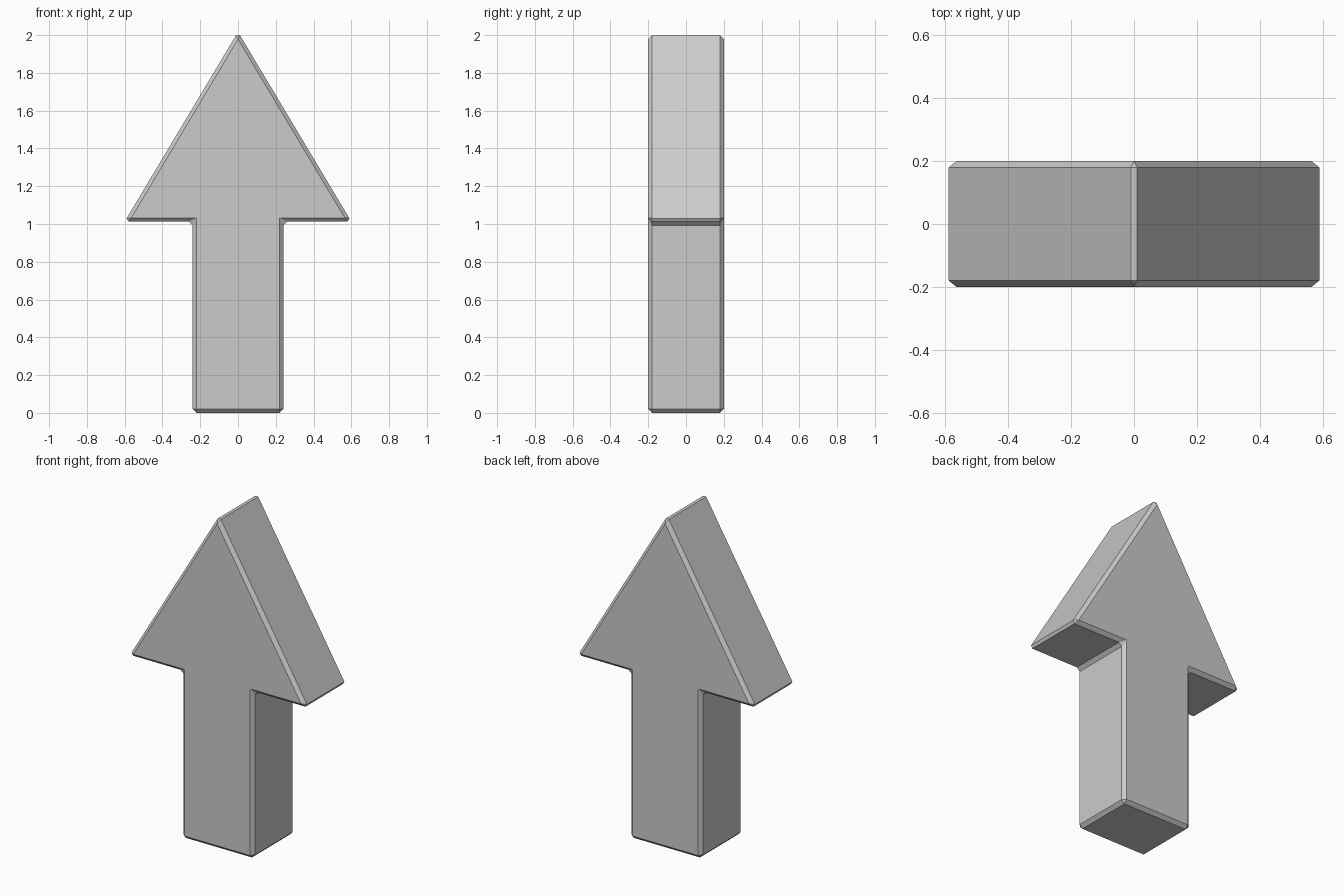
import bpy, bmesh

if "Cube" in bpy.data.objects:
    bpy.data.objects.remove(bpy.data.objects["Cube"])

# Right half of the arrow outline, tip to foot (x, z); mirrored for the left
half = [(0.6, 1.013), (0.24, 1.013), (0.24, 0.0)]
outline = [(0.0, 2.017)] + half + [(-x, z) for x, z in reversed(half)]
DEPTH = 0.4

# Arrow slab extruded front to back
bm = bmesh.new()
face = bm.faces.new([bm.verts.new((x, -DEPTH / 2, z)) for x, z in outline])
ext = bmesh.ops.extrude_face_region(bm, geom=[face])
moved = [g for g in ext["geom"] if isinstance(g, bmesh.types.BMVert)]
bmesh.ops.translate(bm, verts=moved, vec=(0, DEPTH, 0))
bmesh.ops.recalc_face_normals(bm, faces=bm.faces[:])
mesh = bpy.data.meshes.new("arrow")
bm.to_mesh(mesh)
bm.free()
arrow = bpy.data.objects.new("arrow", mesh)
bpy.context.collection.objects.link(arrow)

# Single flat chamfer on every edge
bevel = arrow.modifiers.new("chamfer", 'BEVEL')
bevel.width = 0.02
bevel.segments = 1
bevel.limit_method = 'NONE'
